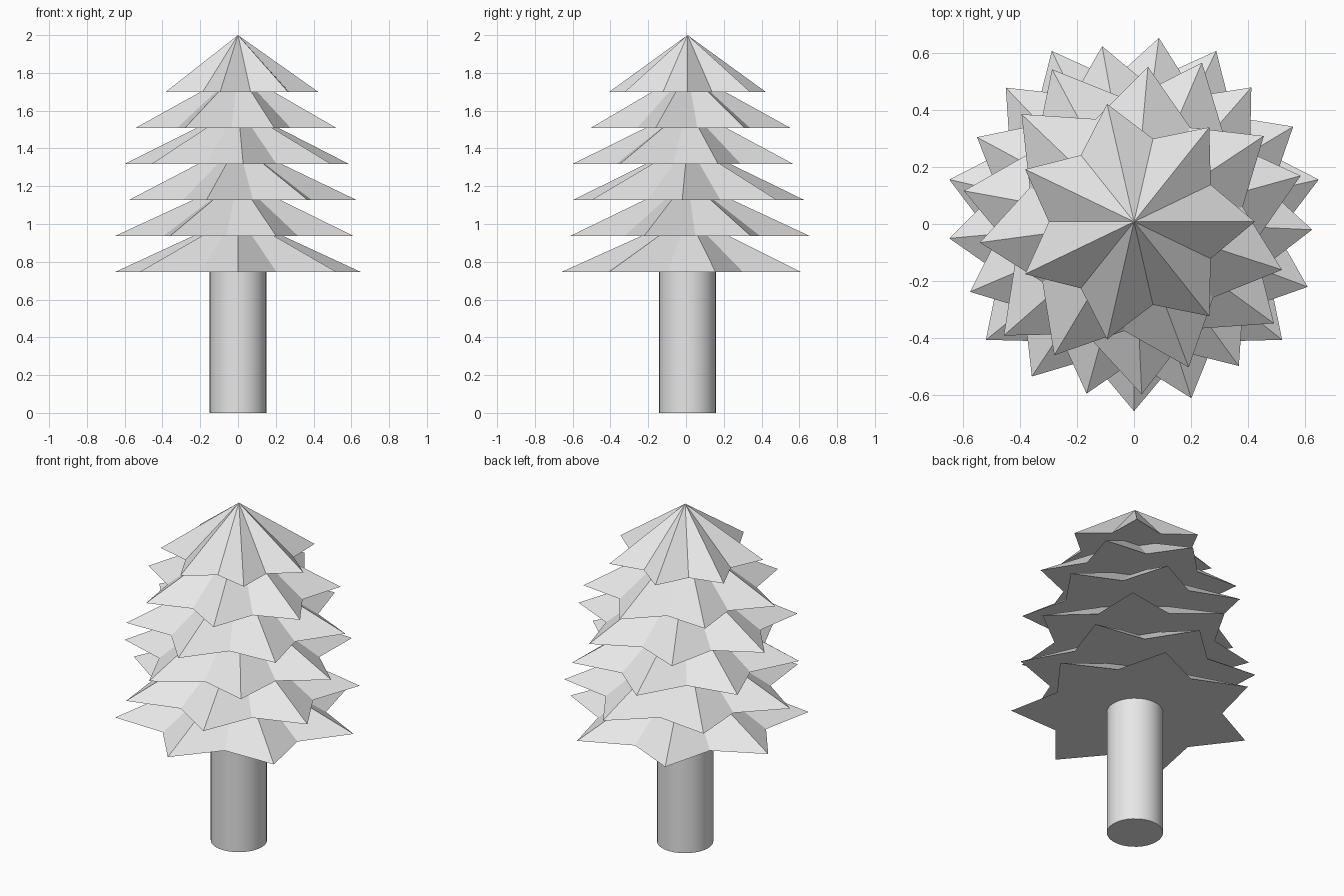
import bpy, bmesh, math

cube = bpy.data.objects.get("Cube")
if cube:
    bpy.data.objects.remove(cube, do_unlink=True)

CENTRE_Y = 0.008
POINTS = 7
TIER_HEIGHT = 0.30
INNER_RATIO = 0.705
TIER_RADII = [0.665, 0.651, 0.626, 0.607, 0.546, 0.424]
LOWEST, STEP = 0.747, 0.1906

grey = bpy.data.materials.new("plain grey")
grey.diffuse_color = (0.8, 0.8, 0.8, 1)
grey.use_nodes = True
grey.node_tree.nodes["Principled BSDF"].inputs["Base Color"].default_value = (0.8, 0.8, 0.8, 1)


def star_cone(name, radius, z, turn):
    """Closed cone over a flat star-shaped base."""
    bm = bmesh.new()
    ring = []
    for i in range(POINTS * 2):
        a = turn + math.pi * i / POINTS
        r = radius * (INNER_RATIO if i % 2 else 1)
        ring.append(bm.verts.new((r * math.cos(a), r * math.sin(a), 0)))
    apex = bm.verts.new((0, 0, TIER_HEIGHT))
    for i, v in enumerate(ring):
        bm.faces.new((v, ring[(i + 1) % len(ring)], apex))
    bm.faces.new(ring[::-1])
    mesh = bpy.data.meshes.new(name)
    bm.to_mesh(mesh)
    bm.free()
    mesh.materials.append(grey)
    obj = bpy.data.objects.new(name, mesh)
    obj.location = (0, CENTRE_Y, z)
    bpy.context.collection.objects.link(obj)


# Trunk
bpy.ops.mesh.primitive_cylinder_add(vertices=32, radius=0.151, depth=LOWEST,
                                    location=(0, CENTRE_Y, LOWEST / 2))
trunk = bpy.context.object
trunk.name = "trunk"
trunk.data.materials.append(grey)
bpy.ops.object.shade_smooth_by_angle(angle=math.radians(40))

# Branch tiers, each turned 18 degrees from the one below
for i, radius in enumerate(TIER_RADII):
    star_cone(f"branch_tier_{i + 1}", radius, LOWEST + STEP * i, math.radians(-90 + 18 * i))
